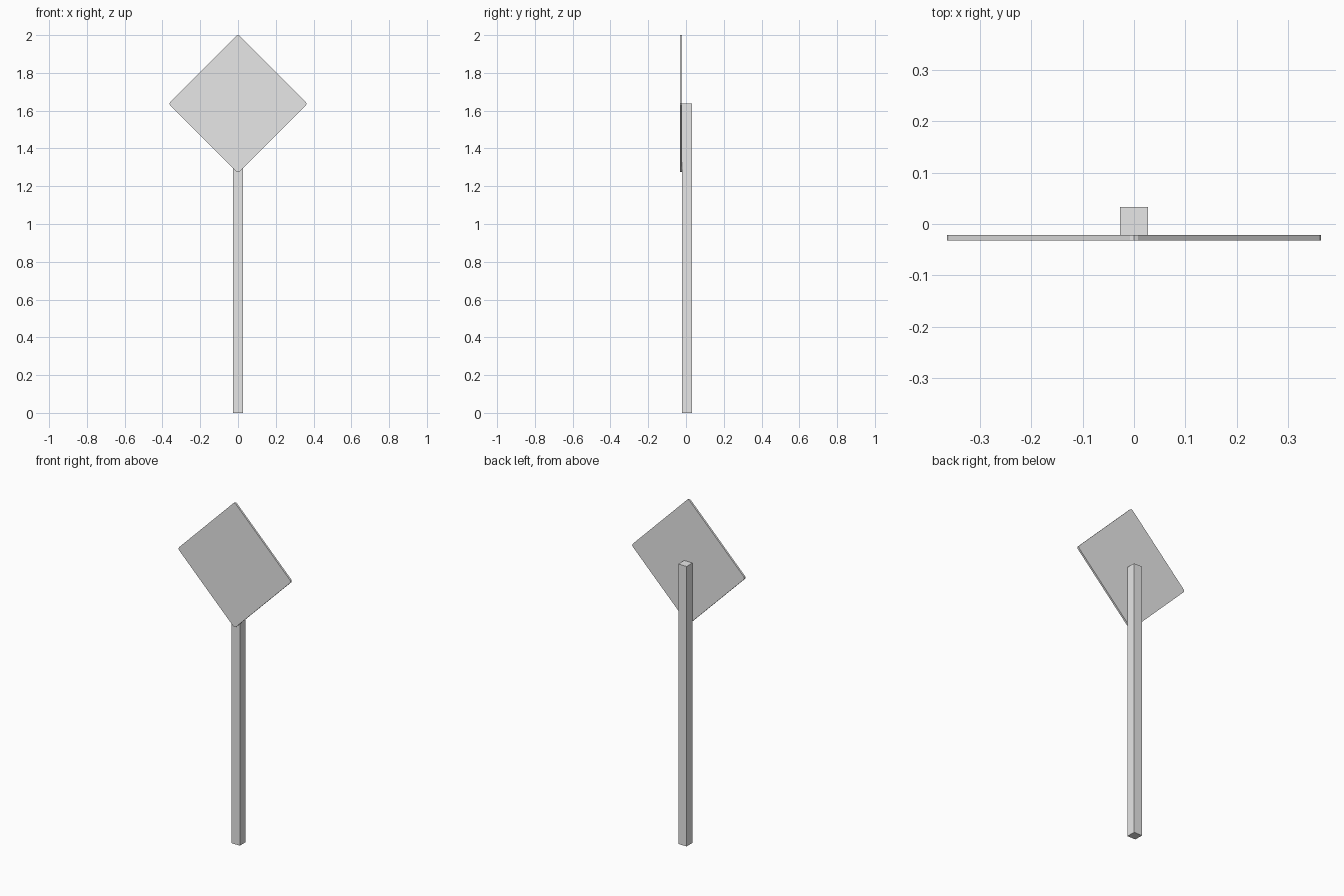
import bpy, bmesh, math
from mathutils import Matrix

cube = bpy.data.objects.get("Cube")
if cube:
    bpy.data.objects.remove(cube, do_unlink=True)

grey = bpy.data.materials.new("plain_grey")
grey.use_nodes = True
colour = (0.8, 0.8, 0.8, 1)
grey.diffuse_color = colour
grey.node_tree.nodes["Principled BSDF"].inputs["Base Color"].default_value = colour


def box(name, size, centre, turn=0, corner=0):
    """Box turned about y, with its depth-wise edges optionally rounded."""
    bm = bmesh.new()
    bmesh.ops.create_cube(bm, size=1)
    bmesh.ops.scale(bm, vec=size, verts=bm.verts)
    if corner:
        edges = [e for e in bm.edges
                 if abs(e.verts[0].co.y - e.verts[1].co.y) > size[1] / 2]
        bmesh.ops.bevel(bm, geom=edges, offset=corner, segments=2,
                        profile=0.5, affect='EDGES')
    bm.transform(Matrix.Translation(centre) @ Matrix.Rotation(turn, 4, 'Y'))
    mesh = bpy.data.meshes.new(name)
    bm.to_mesh(mesh)
    bm.free()
    mesh.materials.append(grey)
    obj = bpy.data.objects.new(name, mesh)
    bpy.context.collection.objects.link(obj)
    return obj


# Square post
post_top = 1.637
box("post", (0.054, 0.054, post_top), (0, 0.006, post_top / 2))

# Diamond sign plate on the front of the post, with slightly rounded corners
half_diagonal, corner = 0.363, 0.0115
side = math.sqrt(2) * (half_diagonal + corner * (math.sqrt(2) - 1))
box("sign_plate", (side, 0.011, side), (0, -0.0265, 2 - half_diagonal),
    math.radians(45), corner)
